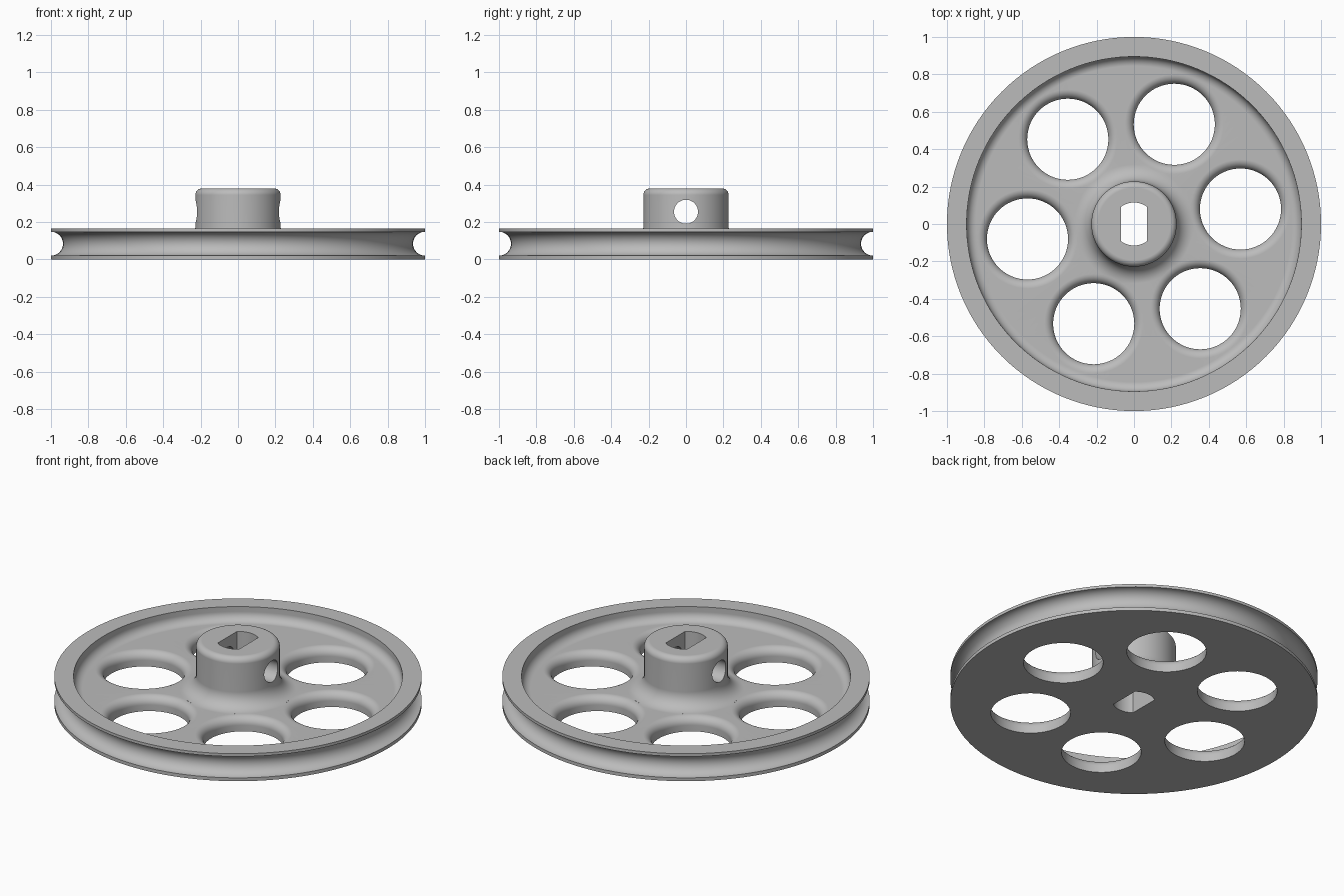
import bpy
import bmesh
from math import sin, cos, pi, radians, sqrt, asin
from mathutils import Matrix, Vector

cube = bpy.data.objects.get("Cube")
if cube:
    bpy.data.objects.remove(cube, do_unlink=True)

RIM_TOP, WEB_TOP, HUB_TOP = 0.165, 0.085, 0.38
HUB_R, RIM_IN = 0.228, 0.895

grey = bpy.data.materials.new("plain_grey")
grey.use_nodes = True
colour = (0.5, 0.5, 0.5, 1)
grey.diffuse_color = colour
grey.node_tree.nodes["Principled BSDF"].inputs["Base Color"].default_value = colour


def arc(cx, cz, r, start, end, n=8):
    """Points along a circular arc, angles in degrees."""
    angles = [radians(start + (end - start) * i / n) for i in range(n + 1)]
    return [(cx + r * cos(a), cz + r * sin(a)) for a in angles]


def finish(bm, name):
    bmesh.ops.remove_doubles(bm, verts=bm.verts, dist=1e-5)
    bmesh.ops.recalc_face_normals(bm, faces=bm.faces)
    mesh = bpy.data.meshes.new(name)
    bm.to_mesh(mesh)
    bm.free()
    mesh.materials.append(grey)
    obj = bpy.data.objects.new(name, mesh)
    bpy.context.collection.objects.link(obj)
    return obj


def lathe(name, profile, steps, centre=(0, 0, 0)):
    """Solid of revolution about a vertical axis; profile starts and ends on it."""
    bm = bmesh.new()
    verts = [bm.verts.new((r, 0, z)) for r, z in profile[1:-1]]
    edges = [bm.edges.new(pair) for pair in zip(verts, verts[1:])]
    bmesh.ops.spin(bm, geom=verts + edges, cent=(0, 0, 0), axis=(0, 0, 1),
                   angle=2 * pi, steps=steps, use_merge=True)
    bmesh.ops.remove_doubles(bm, verts=bm.verts, dist=1e-5)
    bmesh.ops.holes_fill(bm, edges=[e for e in bm.edges if e.is_boundary])
    bmesh.ops.translate(bm, verts=bm.verts, vec=Vector(centre))
    return finish(bm, name)


def cut(target, cutter):
    mod = target.modifiers.new(cutter.name, "BOOLEAN")
    mod.operation = "DIFFERENCE"
    mod.solver = "EXACT"
    mod.object = cutter
    bpy.context.view_layer.objects.active = target
    bpy.ops.object.modifier_apply(modifier=mod.name)
    bpy.data.objects.remove(cutter, do_unlink=True)


# Wheel body: flat base, round groove, raised rim, web and filleted hub
fillet, rim_fillet, edge = 0.09, 0.05, 0.035
profile = [(0, 0), (1, 0)]
profile += arc(1, 0.084, 0.064, 270, 90, 20)
profile += [(1, RIM_TOP), (RIM_IN, RIM_TOP)]
profile += arc(RIM_IN - rim_fillet, WEB_TOP + rim_fillet, rim_fillet, 0, -90)
profile += arc(HUB_R + fillet, WEB_TOP + fillet, fillet, 270, 180)
profile += arc(HUB_R - edge, HUB_TOP - edge, edge, 0, 90)
profile += [(0, HUB_TOP)]
wheel = lathe("pulley_wheel", profile, 128)

# Six lightening holes with rounded upper edges
HOLE_R, HOLE_ROUND, PITCH_R = 0.217, 0.048, 0.575
hole = [(0, -0.1), (HOLE_R, -0.1)]
hole += arc(HOLE_R + HOLE_ROUND, WEB_TOP - HOLE_ROUND, HOLE_ROUND, 180, 90)
hole += [(HOLE_R + HOLE_ROUND, 0.3), (0, 0.3)]
for i in range(6):
    a = radians(8 + 60 * i)
    cut(wheel, lathe("hole_cutter", hole, 64, (PITCH_R * cos(a), PITCH_R * sin(a), 0)))

# Shaft bore: a circle with two flat sides
BORE_R, FLAT = 0.115, 0.07
half = asin(FLAT / BORE_R) * 180 / pi
outline = arc(0, 0, BORE_R, 90 - half, 90 + half, 12)
outline += arc(0, 0, BORE_R, 270 - half, 270 + half, 12)
bm = bmesh.new()
face = bm.faces.new([bm.verts.new((x, y, -0.1)) for x, y in outline])
extruded = bmesh.ops.extrude_face_region(bm, geom=[face])["geom"]
bmesh.ops.translate(bm, vec=(0, 0, 0.6),
                    verts=[v for v in extruded if isinstance(v, bmesh.types.BMVert)])
cut(wheel, finish(bm, "bore_cutter"))

# Cross hole for the set screw
bm = bmesh.new()
bmesh.ops.create_cone(bm, cap_ends=True, segments=48, radius1=0.064, radius2=0.064, depth=0.8,
                      matrix=Matrix.Translation((0, 0, 0.255)) @ Matrix.Rotation(pi / 2, 4, "Y"))
cut(wheel, finish(bm, "screw_cutter"))

# Smooth shading with crisp corners and clean flats
bpy.ops.object.select_all(action="DESELECT")
wheel.select_set(True)
bpy.context.view_layer.objects.active = wheel
bpy.ops.object.shade_smooth_by_angle(angle=radians(35))
normals = wheel.modifiers.new("flat_normals", "WEIGHTED_NORMAL")
normals.keep_sharp = True
